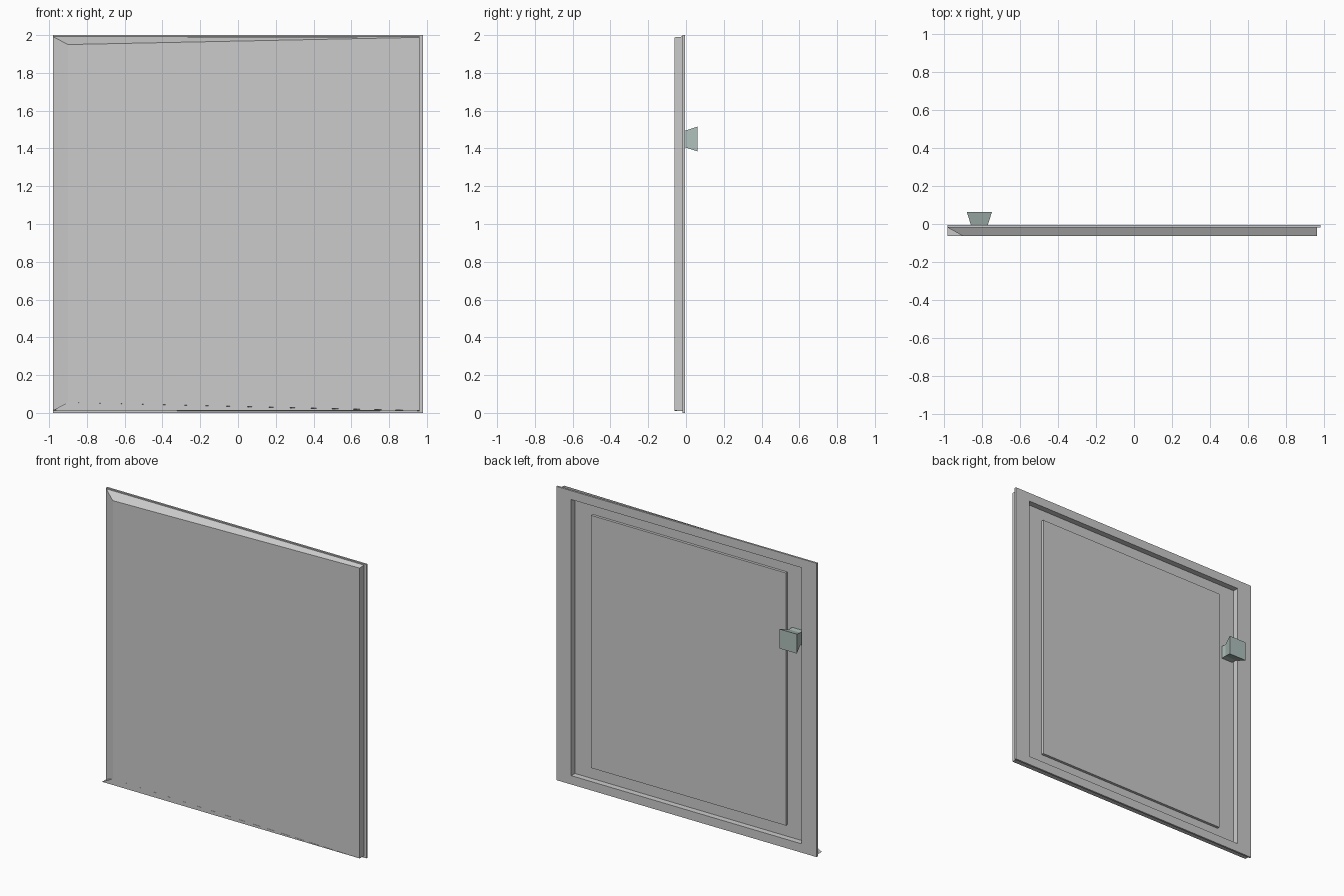
import bpy, bmesh

if "Cube" in bpy.data.objects:
    bpy.data.objects.remove(bpy.data.objects["Cube"])


def rect(x, y, z0, z1):
    """Rectangular loop, counter-clockwise seen from the front."""
    return [(-x, y, z0), (x, y, z0), (x, y, z1), (-x, y, z1)]


def loft(name, loops):
    """Solid skinned through successive closed loops, capped at both ends."""
    bm = bmesh.new()
    rings = [[bm.verts.new(p) for p in loop] for loop in loops]
    for a, b in zip(rings, rings[1:]):
        n = len(a)
        for i in range(n):
            j = (i + 1) % n
            bm.faces.new((a[i], a[j], b[j], b[i]))
    bm.faces.new(rings[0])
    bm.faces.new(rings[-1][::-1])
    bmesh.ops.recalc_face_normals(bm, faces=bm.faces)
    mesh = bpy.data.meshes.new(name)
    bm.to_mesh(mesh)
    bm.free()
    obj = bpy.data.objects.new(name, mesh)
    bpy.context.collection.objects.link(obj)
    return obj


FRONT, SEAM, BACK = -0.062, -0.018, -0.005
FLOOR, RAISED = -0.045, -0.027

# door: sloped front, thin back plate, recess and raised inner panel
loft("door_panel", [
    [(-0.90, FRONT, 0.055), (0.96, FRONT, 0.012), (0.96, FRONT, 1.988), (-0.90, FRONT, 1.95)],
    [(-0.98, SEAM, 0.012), (0.96, SEAM, 0.01), (0.96, SEAM, 1.992), (-0.98, SEAM, 1.992)],
    rect(0.98, SEAM, 0, 2),
    rect(0.98, BACK, 0, 2),
    rect(0.868, BACK, 0.06, 1.94),
    rect(0.868, FLOOR, 0.06, 1.94),
    rect(0.733, FLOOR, 0.14, 1.86),
    rect(0.733, RAISED, 0.14, 1.86),
])

# small flared lip along the bottom front edge
lip = [(-0.90, 0.055), (-0.98, 0.014), (0.96, 0.011)]
loft("bottom_lip", [[(x, y, z) for x, z in lip] for y in (FRONT, SEAM)])


# knob: square stem through the panel, flaring to a wider head
def square(half, y):
    return [(-0.812 + sx * half, y, 1.45 + sz * half)
            for sx, sz in ((-1, -1), (1, -1), (1, 1), (-1, 1))]


knob = loft("knob", [square(0.043, -0.058), square(0.043, -0.008), square(0.066, 0.062)])
mat = bpy.data.materials.new("knob_grey_green")
mat.diffuse_color = (0.43, 0.53, 0.50, 1)
mat.use_nodes = True
mat.node_tree.nodes["Principled BSDF"].inputs["Base Color"].default_value = mat.diffuse_color
knob.data.materials.append(mat)
